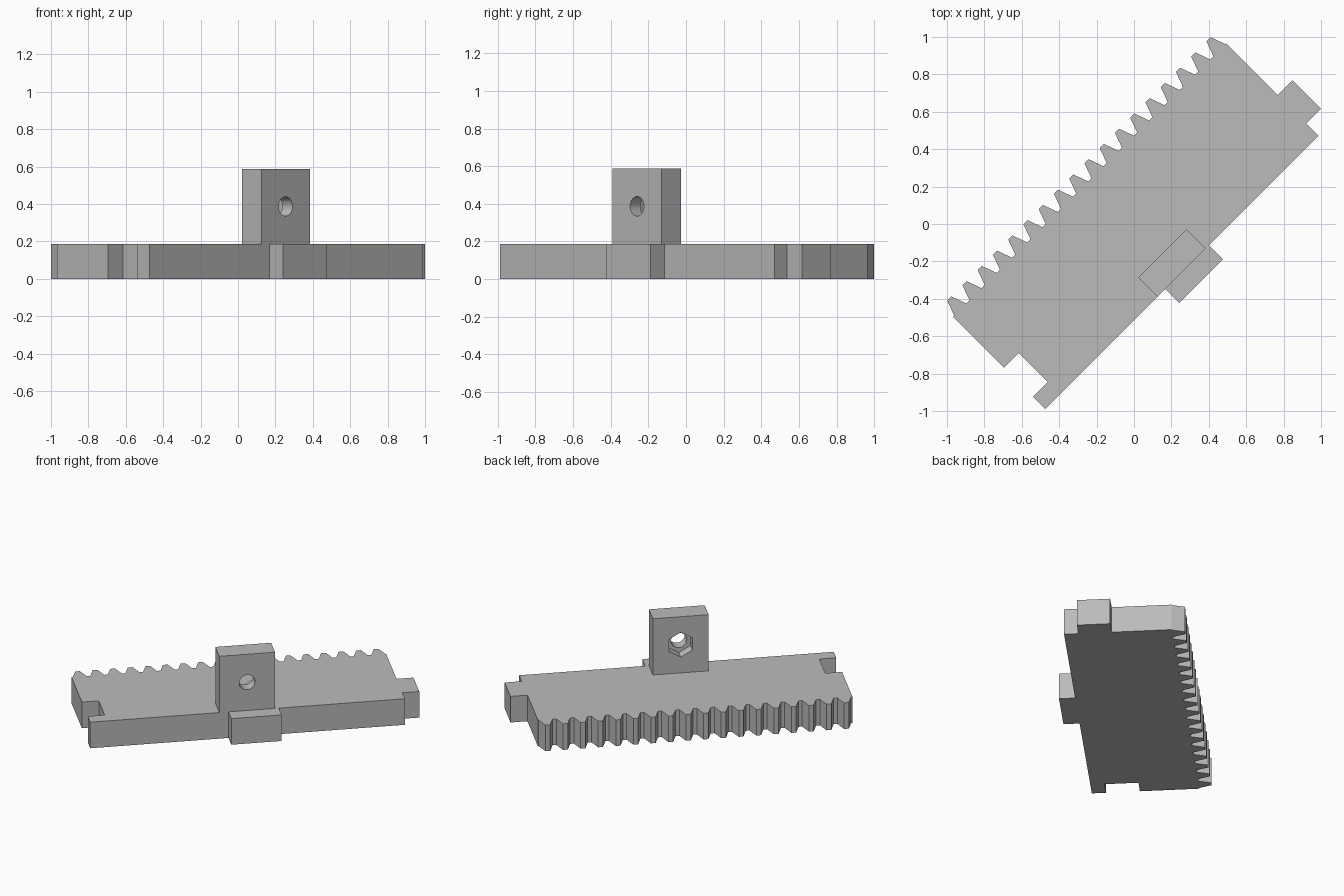
import bpy, bmesh, math
from mathutils import Vector, Matrix

old = bpy.data.objects.get("Cube")
if old:
    bpy.data.objects.remove(old, do_unlink=True)

grey = bpy.data.materials.new("plain grey")
grey.use_nodes = True
grey.diffuse_color = (0.5, 0.5, 0.5, 1)
grey.node_tree.nodes["Principled BSDF"].inputs["Base Color"].default_value = (0.5, 0.5, 0.5, 1)

TURN = Matrix.Rotation(math.radians(45), 4, 'Z')   # the rack lies diagonally
HEIGHT = 0.186


def prism(name, points, direction):
    """Extrude a flat outline along a direction."""
    bm = bmesh.new()
    face = bm.faces.new([bm.verts.new(p) for p in points])
    result = bmesh.ops.extrude_face_region(bm, geom=[face])
    verts = [v for v in result["geom"] if isinstance(v, bmesh.types.BMVert)]
    bmesh.ops.translate(bm, verts=verts, vec=Vector(direction))
    bmesh.ops.recalc_face_normals(bm, faces=bm.faces)
    mesh = bpy.data.meshes.new(name)
    bm.to_mesh(mesh)
    bm.free()
    mesh.materials.append(grey)
    obj = bpy.data.objects.new(name, mesh)
    bpy.context.collection.objects.link(obj)
    obj.matrix_world = TURN
    return obj


# Rack body: front edge with block, right end with tab, teeth, left end with notch
FRONT, ROOT, TIP = -0.364, 0.334, 0.417
outline = [(-1.034, FRONT), (-0.127, FRONT), (-0.127, -0.469), (0.204, -0.469),
           (0.204, FRONT), (1.031, FRONT), (1.031, -0.271), (1.142, -0.271),
           (1.142, -0.055), (1.031, -0.055), (1.031, ROOT)]
TEETH, PITCH = 18, 0.1153
for i in reversed(range(TEETH)):
    c = (i - (TEETH - 1) / 2) * PITCH
    outline += [(c + 0.0455, ROOT), (c + 0.0155, TIP),
                (c - 0.0155, TIP), (c - 0.0455, ROOT)]
outline += [(-1.034, ROOT), (-1.034, -0.052), (-0.923, -0.052),
            (-0.923, -0.272), (-1.034, -0.272)]
prism("toothed_rack", [(x, y, 0) for x, y in outline], (0, 0, HEIGHT))

# Upright bracket standing flush with the front edge
BACK, TOP = -0.218, 0.587
bracket = prism("upright_bracket",
                [(-0.187, FRONT, HEIGHT), (0.179, FRONT, HEIGHT),
                 (0.179, BACK, HEIGHT), (-0.187, BACK, HEIGHT)],
                (0, 0, TOP - HEIGHT))


def ring(sides, radius, y):
    """Points of an upright regular polygon with a corner at the top."""
    steps = [2 * math.pi * k / sides for k in range(sides)]
    return [(-0.004 + radius * math.sin(a), y, 0.387 + radius * math.cos(a)) for a in steps]


# Round bolt hole and hexagonal nut pocket at the back
cutters = [prism("bolt_hole_cutter", ring(32, 0.052, FRONT - 0.1), (0, 0.4, 0)),
           prism("nut_pocket_cutter", ring(6, 0.088, BACK - 0.07), (0, 0.2, 0))]
bpy.context.view_layer.objects.active = bracket
for cutter in cutters:
    cutter.hide_render = True
    mod = bracket.modifiers.new(cutter.name, 'BOOLEAN')
    mod.operation = 'DIFFERENCE'
    mod.solver = 'EXACT'
    mod.object = cutter
    bpy.ops.object.modifier_apply(modifier=mod.name)
for cutter in cutters:
    bpy.data.objects.remove(cutter, do_unlink=True)
